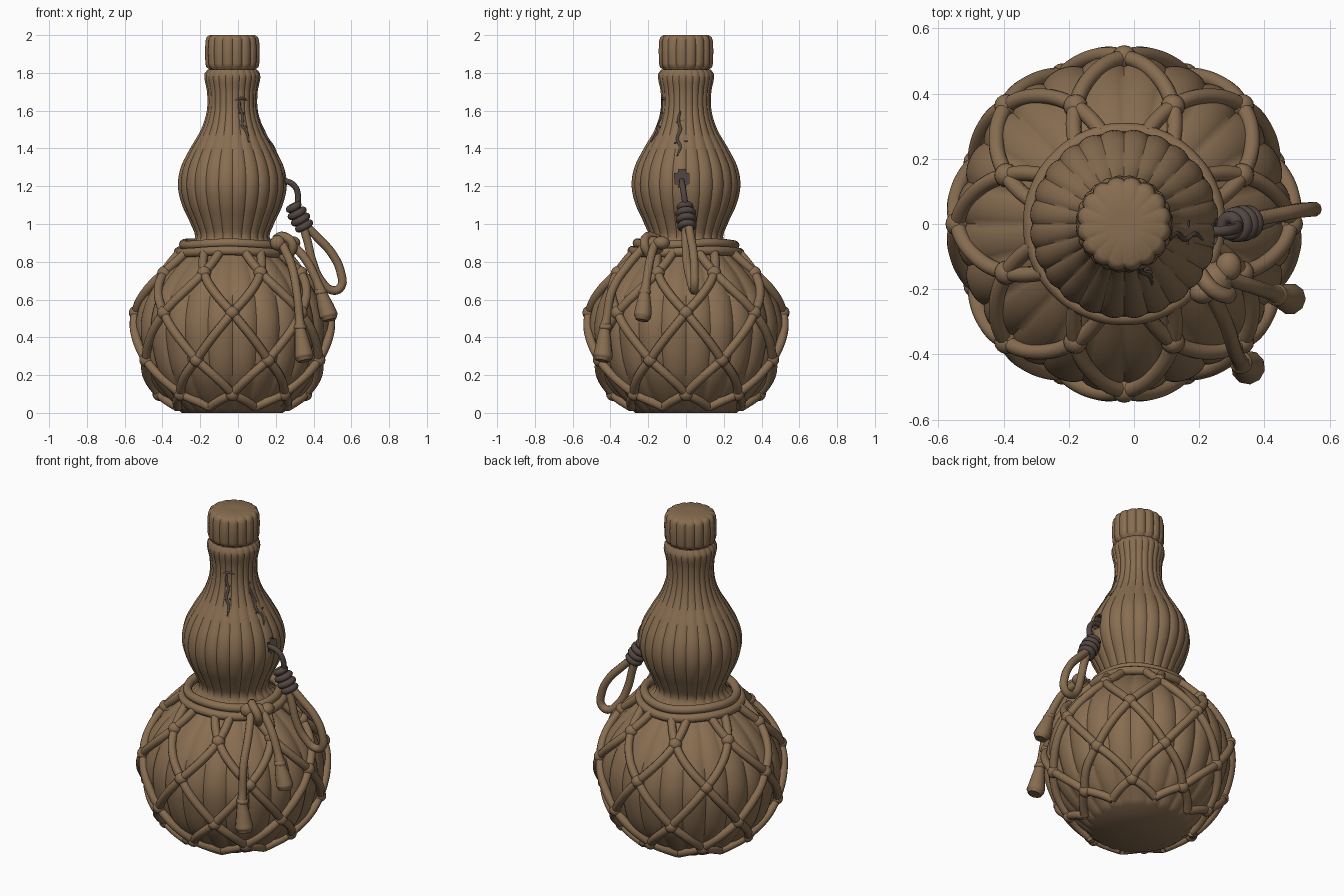
import bpy, bmesh, math
from mathutils import Vector, Matrix

if "Cube" in bpy.data.objects:
    bpy.data.objects.remove(bpy.data.objects["Cube"])

AXIS = -0.03  # x of the gourd's own axis


def material(name, rgb):
    m = bpy.data.materials.new(name)
    m.use_nodes = True
    m.diffuse_color = (*rgb, 1)
    m.node_tree.nodes["Principled BSDF"].inputs["Base Color"].default_value = (*rgb, 1)
    return m


BROWN = material("gourd brown", (0.25, 0.155, 0.083))
DARK = material("dark cord", (0.085, 0.062, 0.052))

# Gourd outline as (height, radius)
OUTLINE = [(0, .27), (.04, .315), (.1, .38), (.2, .455), (.32, .498), (.46, .515),
           (.58, .49), (.68, .435), (.76, .365), (.84, .275), (.92, .2), (1, .222),
           (1.1, .268), (1.2, .29), (1.3, .275), (1.4, .225), (1.5, .167),
           (1.6, .136), (1.7, .135), (1.77, .149), (1.8, .147), (1.82, .13)]


def radius(z):
    """Smooth radius of the gourd at a height."""
    n = len(OUTLINE) - 1
    i = max(k for k in range(n) if OUTLINE[k][0] <= max(z, 0))

    def slope(k):
        a, b = OUTLINE[max(k - 1, 0)], OUTLINE[min(k + 1, n)]
        return (b[1] - a[1]) / (b[0] - a[0])
    (z0, r0), (z1, r1) = OUTLINE[i], OUTLINE[i + 1]
    h = z1 - z0
    t = (z - z0) / h
    return ((1 + 2 * t) * (1 - t) ** 2 * r0 + t * (1 - t) ** 2 * h * slope(i)
            + t * t * (3 - 2 * t) * r1 + t * t * (t - 1) * h * slope(i + 1))


def on_gourd(deg, z, lift=0.0):
    a, r = math.radians(deg), radius(z) + lift
    return Vector((AXIS + r * math.cos(a), r * math.sin(a), z))


def smooth(ob, angle=50):
    bpy.ops.object.select_all(action='DESELECT')
    bpy.context.view_layer.objects.active = ob
    ob.select_set(True)
    bpy.ops.object.shade_smooth_by_angle(angle=math.radians(angle))


def finish(bm, name, mat, angle=50):
    bmesh.ops.recalc_face_normals(bm, faces=bm.faces)
    me = bpy.data.meshes.new(name)
    bm.to_mesh(me)
    bm.free()
    me.materials.append(mat)
    ob = bpy.data.objects.new(name, me)
    bpy.context.collection.objects.link(ob)
    smooth(ob, angle)
    return ob


def ribbed_lathe(name, profile, ribs, depth, mat):
    """Revolve (height, radius) points with rounded lengthwise ribs."""
    bm = bmesh.new()
    seg = ribs * 8
    rings = []
    for z, r in profile:
        ring = []
        for k in range(seg):
            t = 2 * math.pi * k / seg
            rr = r * (1 - depth * (1 - abs(math.sin(ribs * t / 2)) ** 0.7))
            ring.append(bm.verts.new((AXIS + rr * math.cos(t), rr * math.sin(t), z)))
        rings.append(ring)
    for a, b in zip(rings, rings[1:]):
        for k in range(seg):
            j = (k + 1) % seg
            bm.faces.new((a[k], a[j], b[j], b[k]))
    bm.faces.new(rings[0])
    bm.faces.new(rings[-1])
    return finish(bm, name, mat)


def cords(name, paths, thickness, mat, closed=False):
    """Round cords through points (x, y, z[, thickness factor])."""
    cu = bpy.data.curves.new(name, 'CURVE')
    cu.dimensions = '3D'
    cu.bevel_depth = thickness
    cu.bevel_resolution = 3
    cu.resolution_u = 6
    cu.use_fill_caps = True
    for pts in paths:
        sp = cu.splines.new('BEZIER')
        sp.bezier_points.add(len(pts) - 1)
        sp.use_cyclic_u = closed
        for bp, p in zip(sp.bezier_points, pts):
            bp.co = p[:3]
            bp.radius = p[3] if len(p) > 3 else 1
            bp.handle_left_type = bp.handle_right_type = 'AUTO'
    cu.materials.append(mat)
    ob = bpy.data.objects.new(name, cu)
    bpy.context.collection.objects.link(ob)
    bpy.ops.object.select_all(action='DESELECT')
    bpy.context.view_layer.objects.active = ob
    ob.select_set(True)
    bpy.ops.object.convert(target='MESH')
    ob = bpy.context.view_layer.objects.active
    smooth(ob)
    return ob


def knots(name, items, mat):
    """Rounded lumps from (position, scale)."""
    bm = bmesh.new()
    for p, s in items:
        m = Matrix.Translation(p) @ Matrix.Diagonal((*s, 1))
        bmesh.ops.create_uvsphere(bm, u_segments=16, v_segments=10, radius=1, matrix=m)
    return finish(bm, name, mat)


# Gourd body and stopper
heights = [1.82 * k / 80 for k in range(80)] + [1.819]
body = ribbed_lathe("gourd_body", [(z, radius(z)) for z in heights], 24, 0.035, BROWN)
ribbed_lathe("stopper", [(1.79, .115), (1.82, .125), (1.83, .14), (1.85, .145), (1.92, .147),
                         (1.97, .144), (1.99, .137), (2.0, .122), (2.0, .04)], 16, 0.07, BROWN)

# Small hole cut in the upper bulb
bm = bmesh.new()
bmesh.ops.create_cube(bm, size=1, matrix=Matrix.Translation((.26, -.022, 1.24))
                      @ Matrix.Diagonal((.11, .075, .095, 1)))
bmesh.ops.bevel(bm, geom=[e for e in bm.edges if abs(e.verts[0].co.x - e.verts[1].co.x) > .05],
                offset=.02, segments=3, affect='EDGES')
cutter = finish(bm, "hole_cutter", DARK)
cutter.hide_render = True
mod = body.modifiers.new("hole", 'BOOLEAN')
mod.operation = 'DIFFERENCE'
mod.object = cutter
mod.solver = 'EXACT'
mod.material_mode = 'TRANSFER'
bpy.context.view_layer.objects.active = body
bpy.ops.object.modifier_apply(modifier=mod.name)
bpy.data.objects.remove(cutter)

# Diamond net: rows of knots, every second row turned by half a step
ROWS = [(.03, 22.5), (.1, 0), (.28, 22.5), (.53, 0), (.74, 22.5)]
STEP = 45
strands, lumps = [], []
for i in range(8):
    for (z0, a0), (z1, a1) in zip(ROWS, ROWS[1:]):
        for side in (-22.5, 22.5):
            a = a0 + i * STEP
            strands.append([on_gourd(a + side * t, z0 + (z1 - z0) * t, .008)
                            for t in (0, .25, .5, .75, 1)])
    for side in (-9, 9):  # ends tied to the waist rope
        a = 22.5 + i * STEP
        strands.append([on_gourd(a + side * t, .74 + .11 * t, .01 + .012 * t) for t in (0, .5, 1)])
    for z, a in ROWS[1:]:
        lumps.append((on_gourd(a + i * STEP, z, .006), (.037, .037, .037)))
cords("net_cords", strands, .024, BROWN)
knots("net_knots", lumps, BROWN)


# Two rope turns round the waist
def turn(r, z):
    return [(AXIS + r * math.cos(k * math.pi / 8), r * math.sin(k * math.pi / 8),
             z + .006 * math.sin(k * 1.2)) for k in range(16)]


cords("waist_rope", [turn(.258, .893), turn(.285, .853)], .025, BROWN, closed=True)

# Tied knot with two hanging tassel cords
knots("waist_knot", [((.25, -.17, .885), (.055, .055, .05)), ((.21, -.21, .9), (.04, .035, .04)),
                     ((.29, -.13, .9), (.04, .045, .035))], BROWN)
cords("waist_knot_wrap", [[(.2, -.15, .92), (.24, -.2, .935), (.29, -.22, .89), (.27, -.19, .83)]],
      .024, BROWN)
cords("tassel_cords", [
    [(.23, -.2, .9, 1), (.28, -.3, .79, 1), (.31, -.39, .65, 1), (.325, -.42, .5, 1),
     (.33, -.43, .44, 1.3), (.34, -.435, .37, 1.8), (.35, -.44, .3, 2.3), (.355, -.445, .275, 1.7)],
    [(.27, -.16, .91, 1), (.36, -.19, .81, 1), (.42, -.21, .69, 1), (.445, -.22, .62, 1.4),
     (.465, -.225, .56, 1.9), (.48, -.23, .515, 2.1), (.485, -.235, .49, 1.5)]], .023, BROWN)
bands = [((.328, -.425, .455), (.035, .035, .022)), ((.438, -.218, .64), (.034, .034, .022))]
knots("tassel_bands", bands, BROWN)

# Hanging loop: dark cord through the hole, wound knot, brown loop
cords("hook_cord", [[(.2, -.022, 1.22), (.26, -.022, 1.225), (.3, -.018, 1.2), (.318, -.01, 1.15),
                     (.31, 0, 1.08)]], .016, DARK)
top, low = Vector((.295, -.005, 1.09)), Vector((.35, .005, .99))
aim = (low - top).to_track_quat('Z', 'Y')
coils = []
for k, r in enumerate((.026, .036, .037, .033)):
    mid = top.lerp(low, k / 3)
    coils.append([mid + aim @ Vector((r * math.cos(j * math.pi / 4), r * math.sin(j * math.pi / 4), 0))
                  for j in range(8)])
cords("wound_knot", coils, .019, DARK, closed=True)
cords("wound_knot_core", [[top, low]], .03, DARK)
cords("hanging_loop", [[(.335, 0, 1.01), (.365, 0, .92), (.395, .005, .8), (.44, .025, .7),
                        (.505, .042, .648), (.545, .045, .668), (.545, .045, .74), (.5, .04, .84),
                        (.42, .025, .93), (.34, .01, 1.01)]], .023, BROWN)

# Cracks in the neck
cracks = [[(-70, 1.67), (-73, 1.62), (-67, 1.57), (-70, 1.52), (-64, 1.48), (-65, 1.43)],
          [(-85, 1.655), (-68, 1.665), (-52, 1.655)], [(-76, 1.59), (-62, 1.585)],
          [(-73, 1.53), (-60, 1.51)],
          [(-12, 1.6), (-16, 1.55), (-10, 1.5), (-14, 1.45), (-8, 1.41), (-11, 1.36)],
          [(-20, 1.535), (-4, 1.55)], [(-18, 1.43), (3, 1.44)]]
cords("neck_cracks", [[(*on_gourd(a, z, -.003), .5 if k in (0, len(c) - 1) else 1)
                       for k, (a, z) in enumerate(c)] for c in cracks], .008, DARK)
